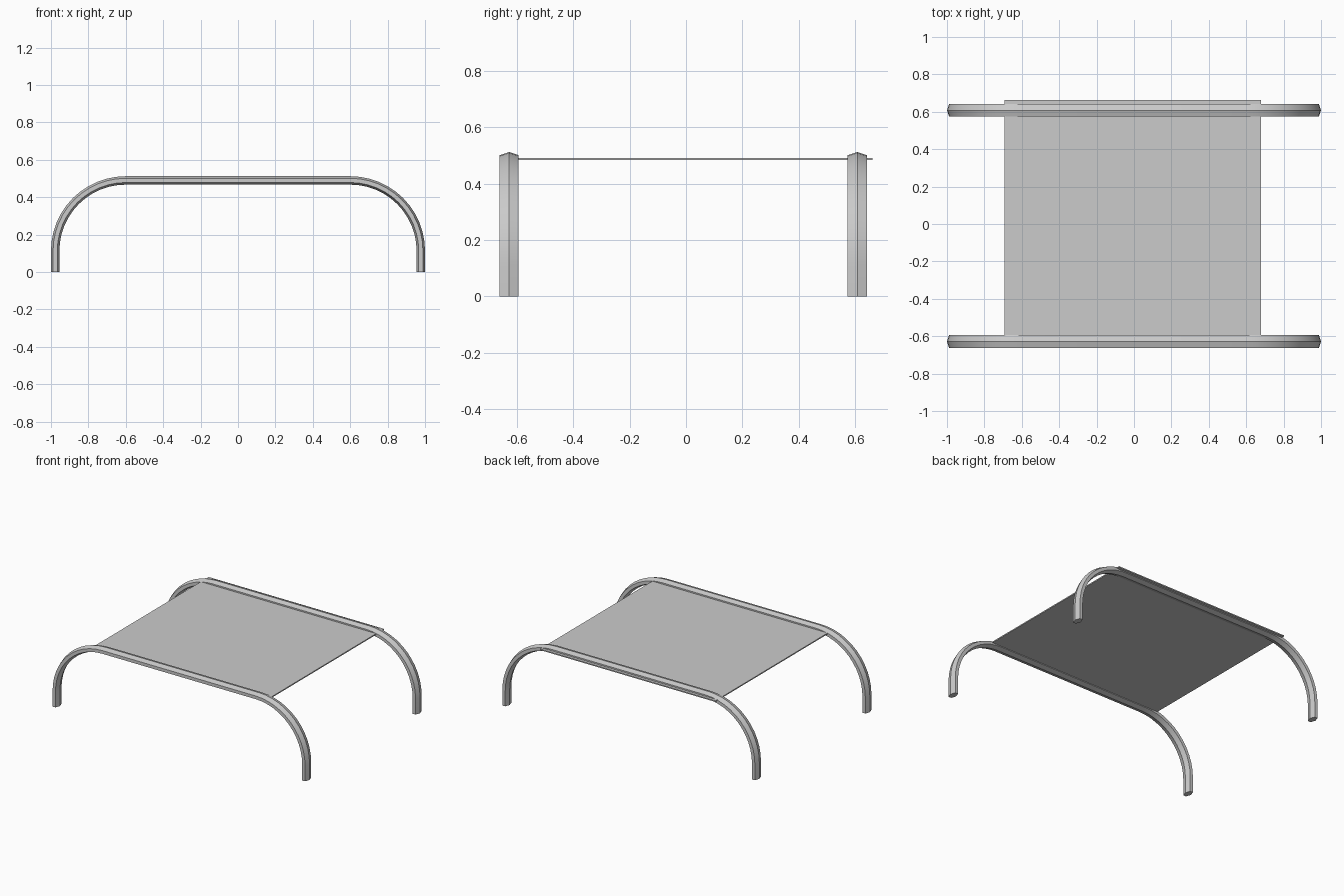
import bpy, bmesh, math
from mathutils import Vector

if "Cube" in bpy.data.objects:
    bpy.data.objects.remove(bpy.data.objects["Cube"])

LEG_X, TOP_Z, BEND_R = 0.9775, 0.4895, 0.377
HALF_T, HALF_W = 0.0225, 0.034      # hexagonal tube half thickness / half width
BEND_STEPS = 12


def frame_path():
    """Points of the bent tube centre line with outward normals, left foot to right foot."""
    cx, cz = LEG_X - BEND_R, TOP_Z - BEND_R
    right = []
    for i in range(BEND_STEPS + 1):
        a = math.pi / 2 * (1 - i / BEND_STEPS)
        n = Vector((math.cos(a), 0, math.sin(a)))
        right.append((Vector((cx, 0, cz)) + n * BEND_R, n))
    right.append((Vector((LEG_X, 0, 0)), Vector((1, 0, 0))))
    left = [(Vector((-p.x, 0, p.z)), Vector((-n.x, 0, n.z))) for p, n in reversed(right)]
    return left + right


def add_object(name, bm):
    bmesh.ops.recalc_face_normals(bm, faces=bm.faces)
    mesh = bpy.data.meshes.new(name)
    bm.to_mesh(mesh)
    bm.free()
    ob = bpy.data.objects.new(name, mesh)
    bpy.context.collection.objects.link(ob)
    return ob


def side_frame(name, y):
    """Sweep a flattened hexagon, ridge outward, along the bent path."""
    bm = bmesh.new()
    rings = []
    for p, n in frame_path():
        ring = []
        for k in range(6):
            a = k * math.pi / 3
            w = math.sin(a) / math.sin(math.pi / 3) * HALF_W
            ring.append(bm.verts.new(p + n * math.cos(a) * HALF_T + Vector((0, y + w, 0))))
        rings.append(ring)
    for r0, r1 in zip(rings, rings[1:]):
        for k in range(6):
            j = (k + 1) % 6
            bm.faces.new((r0[k], r0[j], r1[j], r1[k]))
    bm.faces.new(rings[0])
    bm.faces.new(rings[-1])
    ob = add_object(name, bm)
    bpy.ops.object.select_all(action='DESELECT')
    ob.select_set(True)
    bpy.context.view_layer.objects.active = ob
    bpy.ops.object.shade_smooth_by_angle(angle=math.radians(25))


# Bent tube frames forming the legs and side rails
side_frame("front_frame", -0.628)
side_frame("back_frame", 0.608)

# Thin sling panel running between the rails, overhanging the back one
x0, x1, y0, y1, z0, z1 = -0.693, 0.68, -0.64, 0.662, 0.483, 0.491
bm = bmesh.new()
bmesh.ops.create_cube(bm, size=1)
for v in bm.verts:
    v.co = (x1 if v.co.x > 0 else x0, y1 if v.co.y > 0 else y0, z1 if v.co.z > 0 else z0)
add_object("sling_panel", bm)
